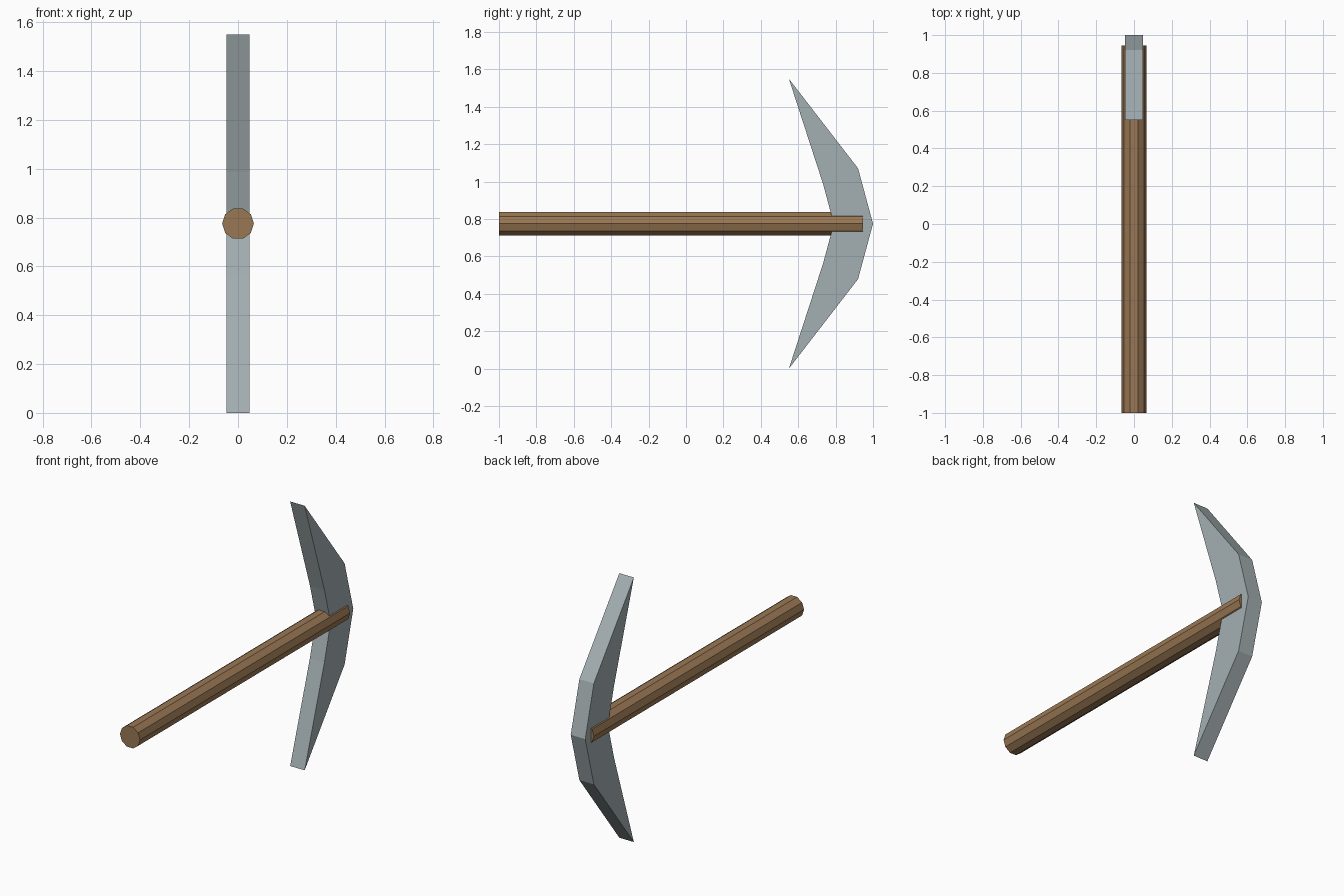
import bpy, bmesh, math

if "Cube" in bpy.data.objects:
    bpy.data.objects.remove(bpy.data.objects["Cube"])

MID_Z = 0.775      # height of the handle axis
HALF_W = 0.047     # half thickness of the head


def material(name, rgb):
    m = bpy.data.materials.new(name)
    m.diffuse_color = (*rgb, 1)
    m.use_nodes = True
    m.node_tree.nodes["Principled BSDF"].inputs["Base Color"].default_value = m.diffuse_color
    return m


def add_object(name, bm, mat):
    bmesh.ops.recalc_face_normals(bm, faces=bm.faces)
    mesh = bpy.data.meshes.new(name)
    bm.to_mesh(mesh)
    bm.free()
    mesh.materials.append(mat)
    obj = bpy.data.objects.new(name, mesh)
    bpy.context.collection.objects.link(obj)
    return obj


wood = material("brown wood", (0.32, 0.185, 0.088))
steel = material("grey steel", (0.37, 0.43, 0.445))

# Handle: ten-sided rod along y
bm = bmesh.new()
bmesh.ops.create_cone(bm, cap_ends=True, segments=10, radius1=0.065,
                      radius2=0.065, depth=1.945)
# Turn the rod so that two opposite corners lie on the x axis
first = bm.verts[:][0].co
turn = -math.atan2(first.y, first.x)
for v in bm.verts:
    x, y, z = v.co
    c, s = math.cos(turn), math.sin(turn)
    v.co = (x * c - y * s, z - 0.0275, MID_Z + x * s + y * c)
add_object("handle", bm, wood)

# Head: curved pick profile (y, height above the axis), mirrored below it
outer = [(1.0, 0.0), (0.92, 0.296), (0.55, 0.775)]
inner = [(0.733, 0.212), (0.79, 0.0)]
upper = outer + inner
lower = [(y, -h) for y, h in reversed(upper[1:-1])]

bm = bmesh.new()
sides = [[bm.verts.new((x, y, MID_Z + h)) for y, h in upper + lower]
         for x in (-HALF_W, HALF_W)]
n = len(sides[0])
for ring in sides:
    # each cheek is split at the axis into an upper and a lower face
    bm.faces.new(ring[:5])
    bm.faces.new([ring[0]] + ring[4:])
for i in range(n):
    j = (i + 1) % n
    bm.faces.new((sides[0][i], sides[0][j], sides[1][j], sides[1][i]))
add_object("pick_head", bm, steel)
